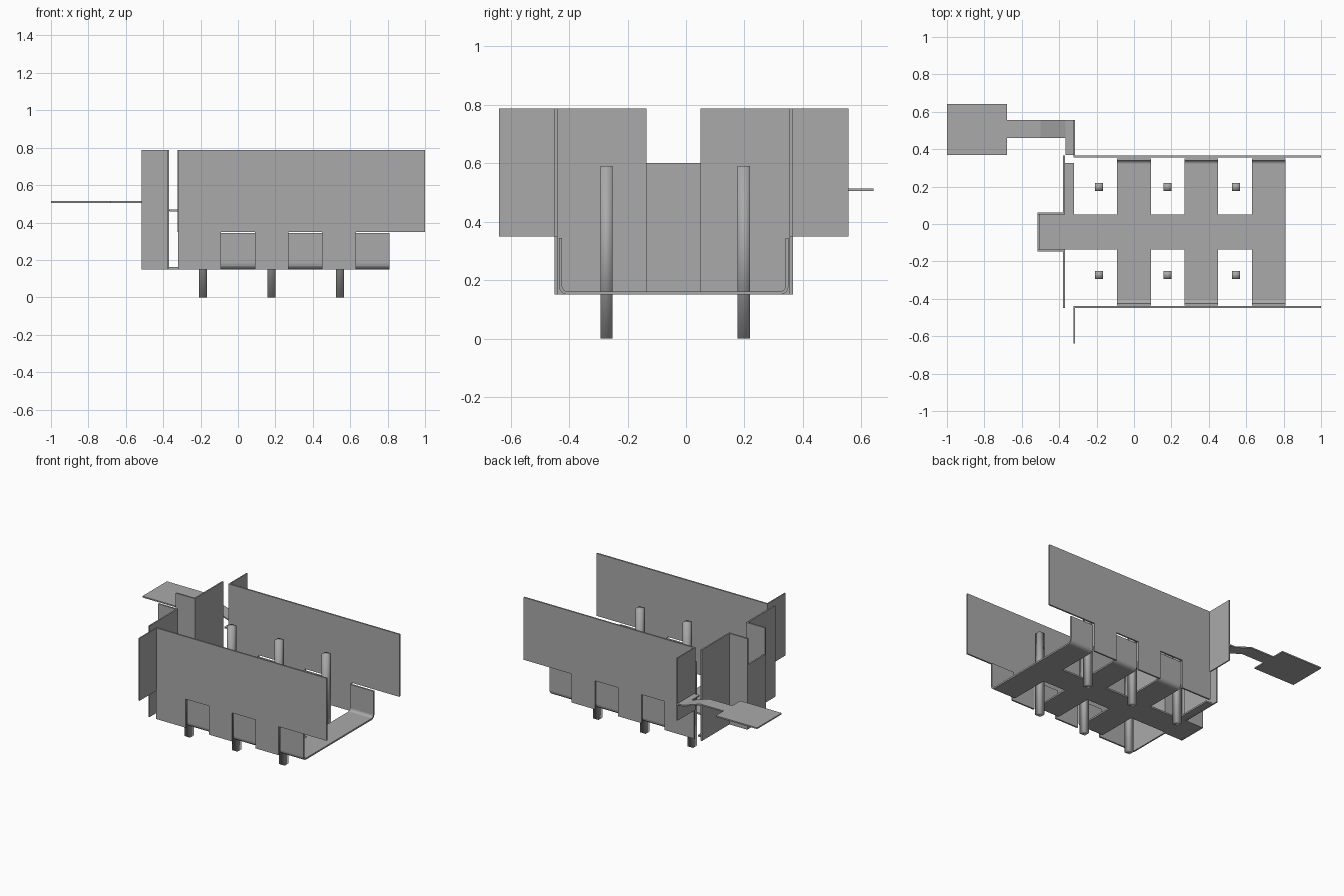
import bpy, bmesh, math
from mathutils import Vector

if "Cube" in bpy.data.objects:
    bpy.data.objects.remove(bpy.data.objects["Cube"], do_unlink=True)

steel = bpy.data.materials.new("plain_grey_metal")
steel.use_nodes = True
GREY = (0.4, 0.4, 0.4, 1)
steel.diffuse_color = GREY
steel.node_tree.nodes["Principled BSDF"].inputs["Base Color"].default_value = GREY


def prism(name, outline, axis, lo, hi):
    """Extrude a 2D outline along an axis between lo and hi."""
    place = {"x": lambda a, b, t: (t, a, b),
             "y": lambda a, b, t: (a, t, b),
             "z": lambda a, b, t: (a, b, t)}[axis]
    bm = bmesh.new()
    face = bm.faces.new([bm.verts.new(place(a, b, lo)) for a, b in outline])
    out = bmesh.ops.extrude_face_region(bm, geom=[face])
    moved = [v for v in out["geom"] if isinstance(v, bmesh.types.BMVert)]
    bmesh.ops.translate(bm, verts=moved, vec=Vector(place(0, 0, hi - lo)))
    bmesh.ops.recalc_face_normals(bm, faces=bm.faces)
    mesh = bpy.data.meshes.new(name)
    bm.to_mesh(mesh)
    bm.free()
    mesh.materials.append(steel)
    obj = bpy.data.objects.new(name, mesh)
    bpy.context.collection.objects.link(obj)
    return obj


def box(name, x, y, z):
    return prism(name, [(x[0], y[0]), (x[1], y[0]), (x[1], y[1]), (x[0], y[1])], "z", *z)


T = 0.011                        # sheet thickness
BASE, STEP, TOP = 0.15, 0.35, 0.787
MID_Y, HALF = -0.042, 0.408      # centre line and half width of the body
FRONT_X, BACK_X = -0.32, 1.0
BARS = [(-0.09, 0.09), (0.27, 0.45), (0.63, 0.81)]
SPINE = (-0.135, 0.05)

# Side walls with a slot over each cross bar
wall = [(FRONT_X, TOP), (FRONT_X, BASE)]
for a, b in BARS:
    wall += [(a, BASE), (a, STEP), (b, STEP), (b, BASE)]
wall[-1:] = [(BACK_X, STEP), (BACK_X, TOP)]
wall.remove((BARS[-1][1], STEP))
prism("front_wall", wall, "y", MID_Y - HALF, MID_Y - HALF + T)
prism("back_wall", wall, "y", MID_Y + HALF - T, MID_Y + HALF)

# Flanges turned outward at the end of each wall
for name, s in (("front_flange", -1), ("back_flange", 1)):
    ys = sorted((MID_Y + s * (HALF - T), MID_Y + s * 0.598))
    box(name, (FRONT_X - 0.003, FRONT_X + 0.005), ys, (STEP, TOP))


# Cross bars folded up into side tabs
def channel(inset, radius):
    half, bottom = HALF - T - 0.004 - inset, BASE + inset
    right = [(half - radius + radius * math.sin(i * math.pi / 8),
              bottom + radius - radius * math.cos(i * math.pi / 8)) for i in range(5)]
    right.append((half, STEP - 0.006))
    return [(MID_Y - y, z) for y, z in reversed(right)] + [(MID_Y + y, z) for y, z in right]


section = channel(0, 0.03) + channel(T, 0.03 - T)[::-1]
for i, (a, b) in enumerate(BARS):
    prism(f"cross_bar_{i + 1}", section, "x", a, b)

# Floor spine between the bars, and the small floor tab at the end
FLOOR = (BASE, BASE + T)
starts = [-0.505] + [b for a, b in BARS[:-1]]
for i, (a, bar) in enumerate(zip(starts, BARS)):
    box(f"floor_spine_{i + 1}", (a, bar[0]), SPINE, FLOOR)
box("floor_tab", (-0.368, FRONT_X), (SPINE[1], 0.325), FLOOR)

# End plates with the open channel projecting from them
PLATE_X = (-0.379, -0.369)
END_X = -0.517
box("end_plate_front", PLATE_X, (MID_Y - HALF, SPINE[0] - T), (BASE, TOP))
box("end_plate_back", PLATE_X, (SPINE[1] + T, MID_Y + HALF), (BASE, TOP))
box("channel_side_front", (END_X, PLATE_X[1]), (SPINE[0] - T, SPINE[0]), (BASE, TOP))
box("channel_side_back", (END_X, PLATE_X[1]), (SPINE[1], SPINE[1] + T), (BASE, TOP))
box("channel_end", (END_X, END_X + T), SPINE, (BASE, 0.60))

# Stepped arm carrying a flat paddle
path = [(-0.68, 0.505), (-0.50, 0.505), (-0.365, 0.46), (FRONT_X, 0.46)]
arm = path + [(x, z + 0.009) for x, z in reversed(path)]
prism("arm_strip", arm, "y", 0.46, 0.555)
box("arm_root", (-0.365, FRONT_X), (0.37, 0.46), (0.46, 0.469))
box("paddle", (-1.0, -0.68), (0.37, 0.642), (0.505, 0.514))

# Square pins through the floor openings
W = 0.021
for row, y in (("front", -0.272), ("back", 0.198)):
    for i, x in enumerate((-0.187, 0.18, 0.545)):
        pin = box(f"{row}_pin_{i + 1}", (x - W, x + W), (y - W, y + W), (0, 0.59))
        for p in pin.data.polygons:
            p.use_smooth = True
